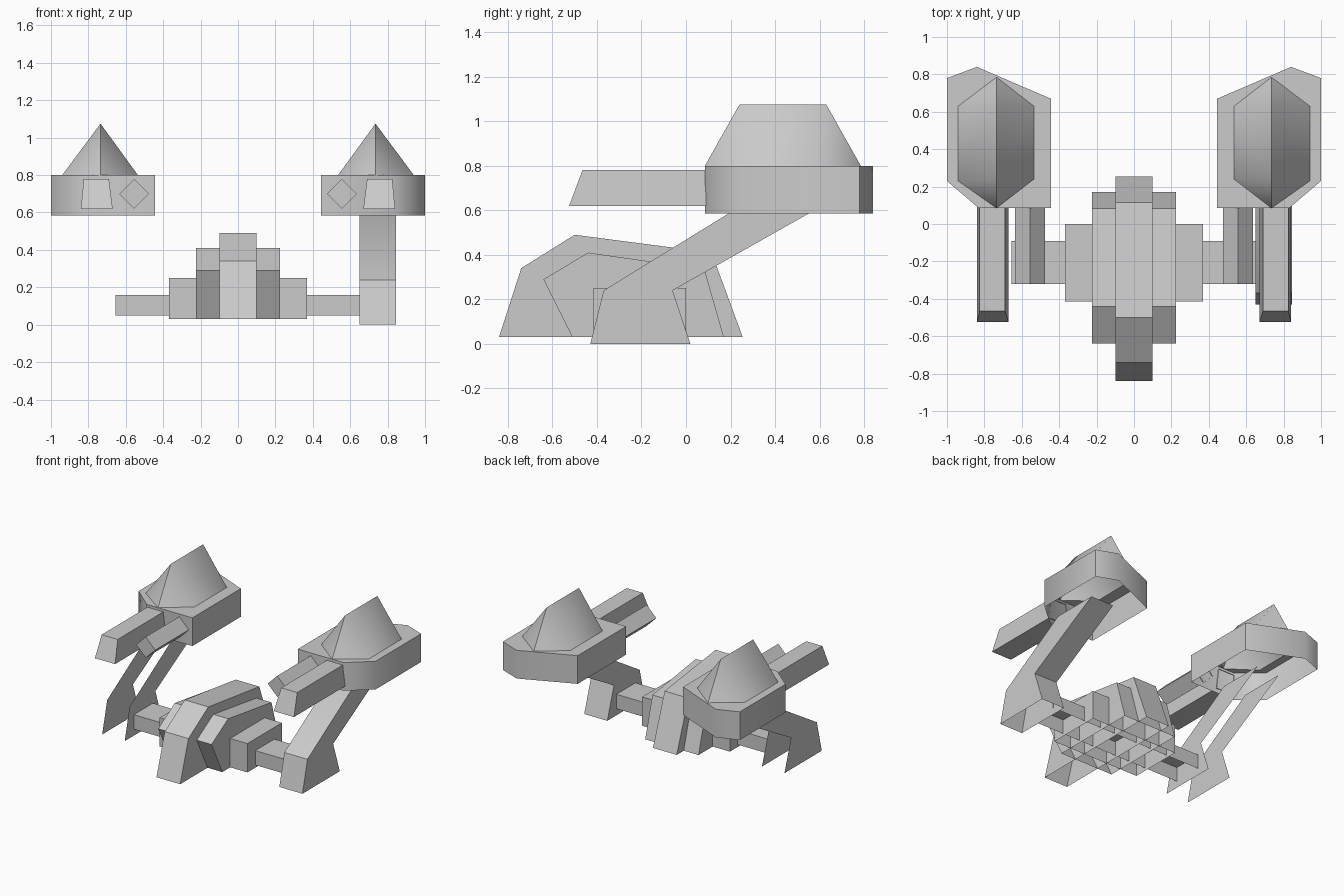
import bpy, bmesh
from math import radians

if "Cube" in bpy.data.objects:
    bpy.data.objects.remove(bpy.data.objects["Cube"])


def finish(name, bm, mirror=False, smooth=0):
    bmesh.ops.recalc_face_normals(bm, faces=bm.faces)
    mesh = bpy.data.meshes.new(name)
    bm.to_mesh(mesh)
    bm.free()
    ob = bpy.data.objects.new(name, mesh)
    bpy.context.collection.objects.link(ob)
    if smooth:
        bpy.ops.object.select_all(action='DESELECT')
        ob.select_set(True)
        bpy.context.view_layer.objects.active = ob
        bpy.ops.object.shade_smooth_by_angle(angle=radians(smooth))
    if mirror:
        ob.modifiers.new("mirror", 'MIRROR').use_mirror_merge = False
    return ob


def loft(name, loop_a, loop_b, skip=(), caps=(True, True), **kw):
    """Join two matching loops with side faces, leaving out the skipped ones."""
    bm = bmesh.new()
    a = [bm.verts.new(p) for p in loop_a]
    b = [bm.verts.new(p) for p in loop_b]
    n = len(a)
    for i in range(n):
        if i not in skip:
            j = (i + 1) % n
            bm.faces.new((a[i], a[j], b[j], b[i]))
    for loop, cap in ((a, caps[0]), (b, caps[1])):
        if cap:
            bm.faces.new(loop)
    return finish(name, bm, **kw)


def slab(name, profile, x0, x1, **kw):
    """Side profile (y, z) extruded across x."""
    return loft(name, [(x0, y, z) for y, z in profile],
                [(x1, y, z) for y, z in profile], **kw)


# Hull: nested slabs, open underneath (last profile edge is the bottom)
slab("hull_core", [(-.84, .03), (-.74, .34), (-.50, .49), (.115, .41), (.255, .03)],
     -.10, .10, skip=(4,))
slab("hull_middle", [(-.51, .03), (-.64, .29), (-.44, .41), (.083, .335), (.17, .03)],
     -.225, .225, skip=(4,))
slab("hull_side_box", [(-.415, .03), (-.415, .25), (0, .25), (0, .03)],
     -.37, .37, skip=(3,))
slab("axle", [(-.32, .05), (-.32, .16), (-.09, .16), (-.09, .05)],
     -.655, .655, skip=(3,))

# Legs: the right one is a full shell, the left one only two side plates
leg = [(-.43, 0), (-.37, .24), (.19, .585), (.55, .585), (-.06, .24), (.02, 0)]
slab("right_leg", leg, .65, .845, skip=(5,), smooth=40)
slab("left_leg_plates", leg, -.845, -.655, skip=range(6))

# Pods: six-sided wall, shelf and ridged roof, open underneath
outline = [(.445, .085), (.83, .085), (1, .23), (1, .78), (.84, .84), (.445, .67)]
roof = [(.535, .24), (.735, .085), (.94, .23), (.94, .63), (.735, .785), (.535, .63)]
bm = bmesh.new()
low = [bm.verts.new((x, y, .585)) for x, y in outline]
rim = [bm.verts.new((x, y, .80)) for x, y in outline]
base = [bm.verts.new((x, y, .80)) for x, y in roof]
front, back = [bm.verts.new((.735, y, 1.075)) for y in (.24, .63)]
for i in range(6):
    j = (i + 1) % 6
    bm.faces.new((low[i], low[j], rim[j], rim[i]))
    bm.faces.new((rim[i], rim[j], base[j], base[i]))
for i, j, tip in ((0, 1, front), (1, 2, front), (3, 4, back), (4, 5, back)):
    bm.faces.new((base[i], base[j], tip))
bm.faces.new((base[2], base[3], back, front))
bm.faces.new((base[5], base[0], front, back))
finish("pods", bm, mirror=True, smooth=50)

# Large barrels with a raked front, small diamond barrels beside them
loft("large_barrels",
     [(.67, -.525, .62), (.84, -.525, .62), (.84, .09, .62), (.67, .09, .62)],
     [(.69, -.465, .78), (.825, -.465, .78), (.825, .09, .78), (.69, .09, .78)],
     skip=(2,), mirror=True)
diamond = [(.475, .70), (.555, .62), (.635, .70), (.555, .78)]
loft("small_barrels", [(x, -.32, z) for x, z in diamond],
     [(x, .09, z) for x, z in diamond], caps=(True, False), mirror=True)
